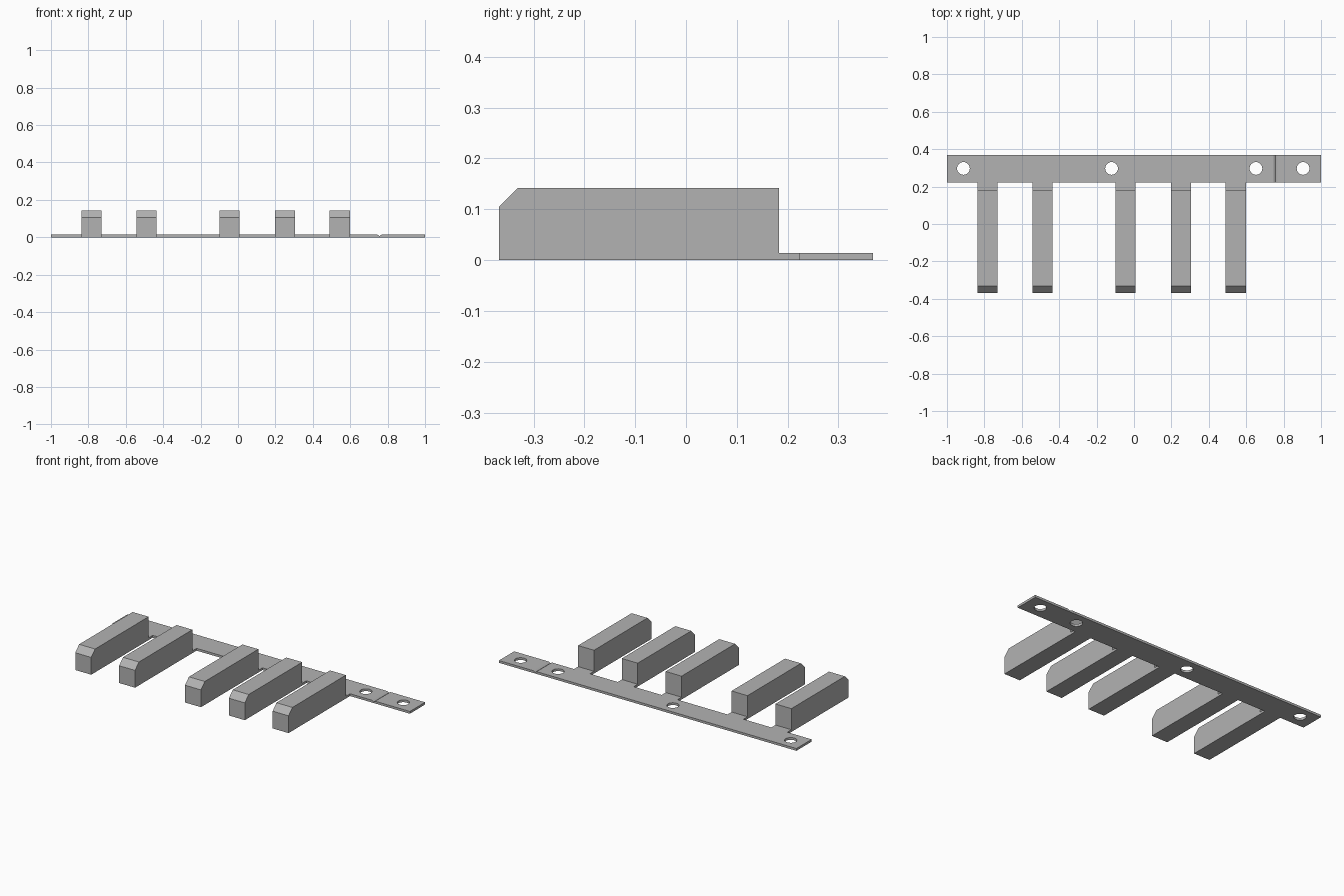
import bpy
import bmesh
from mathutils import Vector

cube = bpy.data.objects.get("Cube")
if cube:
    bpy.data.objects.remove(cube, do_unlink=True)

# Single plain grey material
grey = bpy.data.materials.new("plain grey")
grey.use_nodes = True
COLOR = (0.45, 0.45, 0.45, 1)
grey.diffuse_color = COLOR
grey.node_tree.nodes["Principled BSDF"].inputs["Base Color"].default_value = COLOR


def extrude_profile(name, points, offset):
    """Make a solid by sweeping a closed outline along an offset."""
    bm = bmesh.new()
    face = bm.faces.new([bm.verts.new(p) for p in points])
    result = bmesh.ops.extrude_face_region(bm, geom=[face])
    moved = [v for v in result["geom"] if isinstance(v, bmesh.types.BMVert)]
    bmesh.ops.translate(bm, verts=moved, vec=Vector(offset))
    bmesh.ops.recalc_face_normals(bm, faces=bm.faces)
    mesh = bpy.data.meshes.new(name)
    bm.to_mesh(mesh)
    bm.free()
    mesh.materials.append(grey)
    obj = bpy.data.objects.new(name, mesh)
    bpy.context.collection.objects.link(obj)
    return obj


THICK = 0.014
FRONT, BACK = -0.368, 0.368
STRIP_FRONT = 0.222
KEY_BACK, KEY_TOP, KEY_WIDTH = 0.183, 0.142, 0.107
CHAMFER = 0.037

# Mounting strip with a shallow V-shaped snap groove
GROOVE_X, GROOVE_HALF, GROOVE_DEPTH = 0.757, 0.011, 0.007
outline = [(-1, 0), (1, 0), (1, THICK), (GROOVE_X + GROOVE_HALF, THICK),
           (GROOVE_X, THICK - GROOVE_DEPTH), (GROOVE_X - GROOVE_HALF, THICK), (-1, THICK)]
strip = extrude_profile("mounting_strip", [(x, STRIP_FRONT, z) for x, z in outline],
                        (0, BACK - STRIP_FRONT, 0))

# Screw holes
for i, x in enumerate((-0.912, -0.12, 0.652, 0.904)):
    bpy.ops.mesh.primitive_cylinder_add(vertices=32, radius=0.034, depth=0.1,
                                        location=(x, 0.297, 0))
    cutter = bpy.context.object
    cutter.name = f"hole_cutter_{i + 1}"
    cutter.data.materials.append(grey)
    cutter.hide_render = True
    cutter.hide_set(True)
    cut = strip.modifiers.new(f"screw_hole_{i + 1}", "BOOLEAN")
    cut.operation = "DIFFERENCE"
    cut.solver = "EXACT"
    cut.object = cutter

# Apply the cuts and drop the cutters
bpy.context.view_layer.update()
graph = bpy.context.evaluated_depsgraph_get()
cut_mesh = bpy.data.meshes.new_from_object(strip.evaluated_get(graph))
strip.modifiers.clear()
strip.data = cut_mesh
for obj in [o for o in bpy.data.objects if o.name.startswith("hole_cutter")]:
    bpy.data.objects.remove(obj, do_unlink=True)

# Chamfered key bars, each joined to the strip by a thin flexible neck
side = [(FRONT, 0), (STRIP_FRONT, 0), (STRIP_FRONT, THICK), (KEY_BACK, THICK),
        (KEY_BACK, KEY_TOP), (FRONT + CHAMFER, KEY_TOP), (FRONT, KEY_TOP - CHAMFER)]
for i, x in enumerate((-0.783, -0.488, -0.045, 0.25, 0.544)):
    extrude_profile(f"key_bar_{i + 1}", [(x - KEY_WIDTH / 2, y, z) for y, z in side],
                    (KEY_WIDTH, 0, 0))
